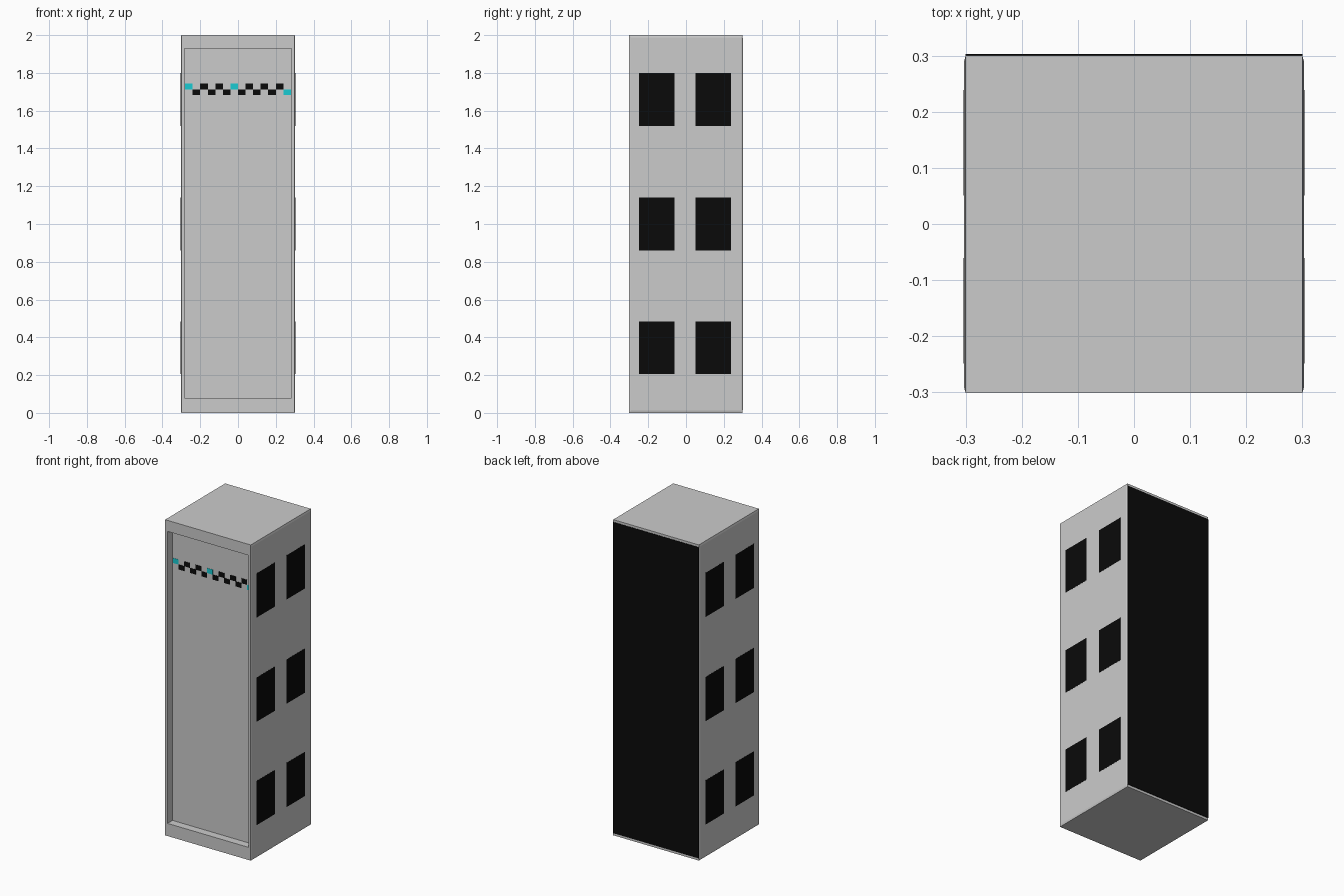
import bpy, bmesh
from mathutils import Vector

if "Cube" in bpy.data.objects:
    bpy.data.objects.remove(bpy.data.objects["Cube"])


def material(name, color):
    m = bpy.data.materials.new(name)
    m.diffuse_color = color
    m.use_nodes = True
    m.node_tree.nodes["Principled BSDF"].inputs["Base Color"].default_value = m.diffuse_color
    return m


BLACK = material("black", (0.003, 0.003, 0.003, 1))
CYAN = material("cyan", (0.01, 0.6, 0.65, 1))


def finish(bm, name, mat=None):
    bmesh.ops.recalc_face_normals(bm, faces=bm.faces)
    me = bpy.data.meshes.new(name)
    bm.to_mesh(me)
    bm.free()
    ob = bpy.data.objects.new(name, me)
    bpy.context.collection.objects.link(ob)
    if mat:
        me.materials.append(mat)
    return ob


def box_mesh(lo, hi):
    bm = bmesh.new()
    bmesh.ops.create_cube(bm, size=1)
    lo, hi = Vector(lo), Vector(hi)
    for v in bm.verts:
        v.co = Vector(lo[i] + (v.co[i] + 0.5) * (hi[i] - lo[i]) for i in range(3))
    return bm


def box(name, lo, hi, mat=None):
    return finish(box_mesh(lo, hi), name, mat)


# Cabinet shell with a recessed front door
X, F, B = 0.3, -0.301, 0.3
DOOR_X, DOOR_LO, DOOR_HI, DEPTH = 0.283, 0.08, 1.93, 0.05
bm = box_mesh((-X, F, 0), (X, B, 2))
bm.faces.ensure_lookup_table()
front = min(bm.faces, key=lambda f: f.calc_center_median().y)
bmesh.ops.inset_region(bm, faces=[front], thickness=0.02)
for v in front.verts:
    v.co.x = DOOR_X if v.co.x > 0 else -DOOR_X
    v.co.z = DOOR_HI if v.co.z > 1 else DOOR_LO
recess = bmesh.ops.extrude_face_region(bm, geom=[front])["geom"]
bmesh.ops.translate(bm, vec=(0, DEPTH, 0),
                    verts=[g for g in recess if isinstance(g, bmesh.types.BMVert)])
if front.is_valid:
    bmesh.ops.delete(bm, geom=[front], context='FACES_ONLY')
finish(bm, "cabinet_shell")

# Side panels with chamfered rims, each with a 2 x 3 grid of black vents
for s, side in ((-1, "left"), (1, "right")):
    bm = box_mesh((min(s * 0.295, s * 0.303), F, 0), (max(s * 0.295, s * 0.303), B, 2))
    for v in bm.verts:
        if abs(v.co.x) > 0.3:
            v.co.y -= 0.01 if v.co.y > 0 else -0.01
            v.co.z -= 0.012 if v.co.z > 1 else -0.012
        else:
            v.co.x = s * 0.2999
    finish(bm, side + "_side_panel")
    for y in (-0.155, 0.145):
        for z in (0.345, 1.0, 1.66):
            a, b = sorted((s * 0.302, s * 0.3035))
            box(side + "_vent", (a, y - 0.094, z - 0.14), (b, y + 0.094, z + 0.14), BLACK)

# Black back panel
box("back_panel", (-0.3, 0.2995, 0.015), (0.3, 0.303, 1.985), BLACK)

# Staggered row of indicator lights on the door
for i in range(14):
    x = -0.28 + 0.04 * i
    z = 1.682 if i % 2 else 1.713
    y = F + DEPTH
    box("indicator_light", (x, y - 0.002, z), (x + 0.04, y + 0.001, z + 0.031),
        CYAN if i in (0, 6, 13) else BLACK)
